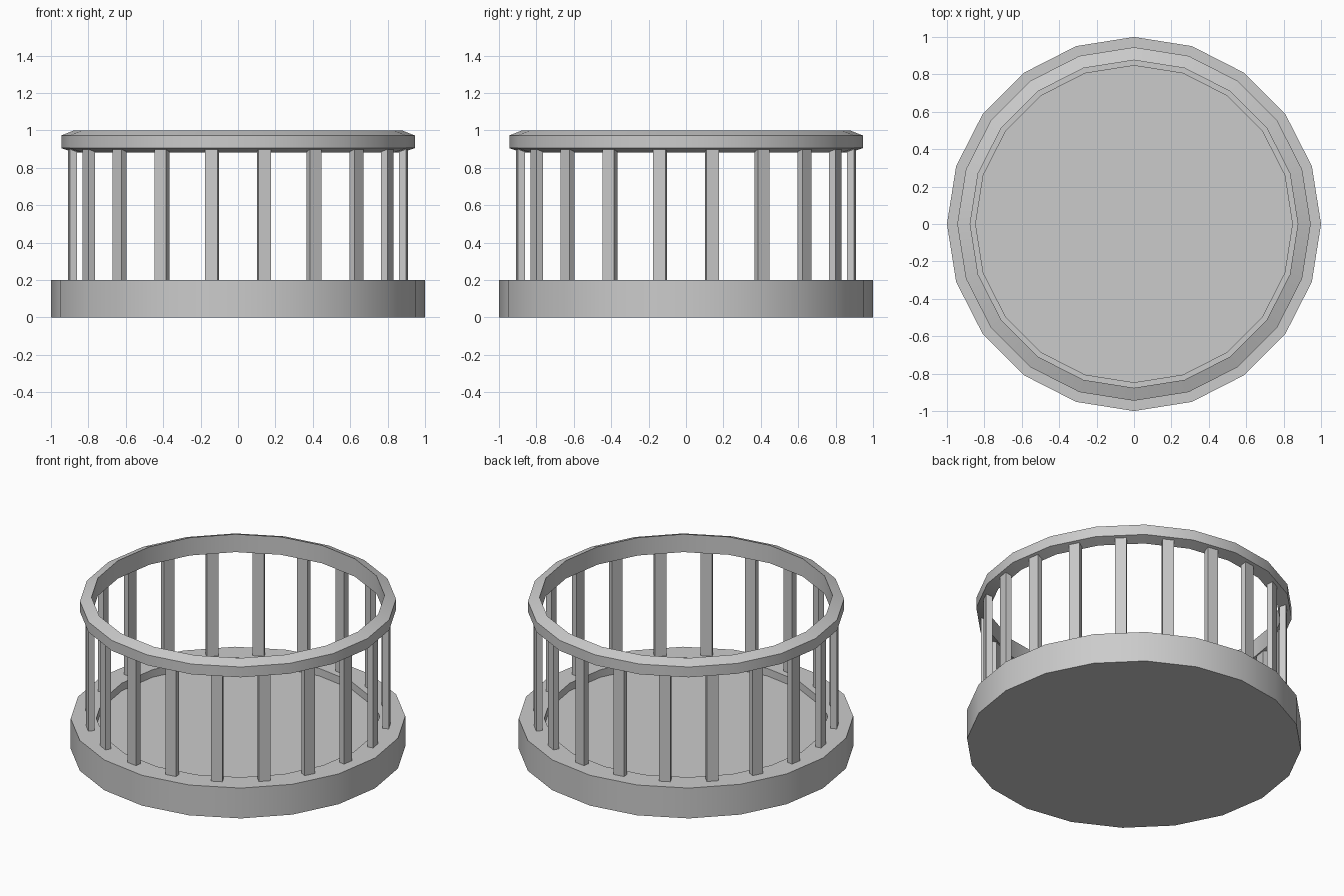
import bpy, bmesh
from math import sin, cos, pi, radians

if "Cube" in bpy.data.objects:
    bpy.data.objects.remove(bpy.data.objects["Cube"])

N = 20  # sides of the round parts and number of posts


def make_object(name, bm, smooth=True):
    bmesh.ops.recalc_face_normals(bm, faces=bm.faces)
    mesh = bpy.data.meshes.new(name)
    bm.to_mesh(mesh)
    bm.free()
    ob = bpy.data.objects.new(name, mesh)
    bpy.context.collection.objects.link(ob)
    if smooth:
        bpy.ops.object.select_all(action='DESELECT')
        bpy.context.view_layer.objects.active = ob
        ob.select_set(True)
        bpy.ops.object.shade_smooth_by_angle(angle=radians(30))
    return ob


def lathe(name, profile, closed):
    """Sweep an (r, z) profile round z; an open profile gets its ends capped."""
    bm = bmesh.new()
    rings = [[bm.verts.new((r * cos(2 * pi * i / N), r * sin(2 * pi * i / N), z))
              for i in range(N)] for r, z in profile]
    pairs = list(zip(rings, rings[1:]))
    if closed:
        pairs.append((rings[-1], rings[0]))
    for a, b in pairs:
        for i in range(N):
            j = (i + 1) % N
            bm.faces.new((a[i], a[j], b[j], b[i]))
    if not closed:
        bm.faces.new(rings[0])
        bm.faces.new(rings[-1])
    return make_object(name, bm)


# Base drum with a shallow recessed floor
lathe("base", [(1.0, 0.0), (1.0, 0.2), (0.847, 0.2), (0.847, 0.15)], False)

# Top rail, sloping outwards above and below
lathe("top_rail", [(0.945, 0.905), (0.945, 0.973), (0.876, 1.0), (0.876, 0.882)], True)

# Posts, one at the middle of each side
for k in range(N):
    a = 2 * pi * (k + 0.5) / N
    bm = bmesh.new()
    bmesh.ops.create_cube(bm, size=1.0)
    for v in bm.verts:
        x, y = 0.896 + v.co.x * 0.038, v.co.y * 0.07
        v.co = (x * cos(a) - y * sin(a), x * sin(a) + y * cos(a), 0.55 + v.co.z * 0.71)
    make_object(f"post_{k + 1}", bm, smooth=False)
